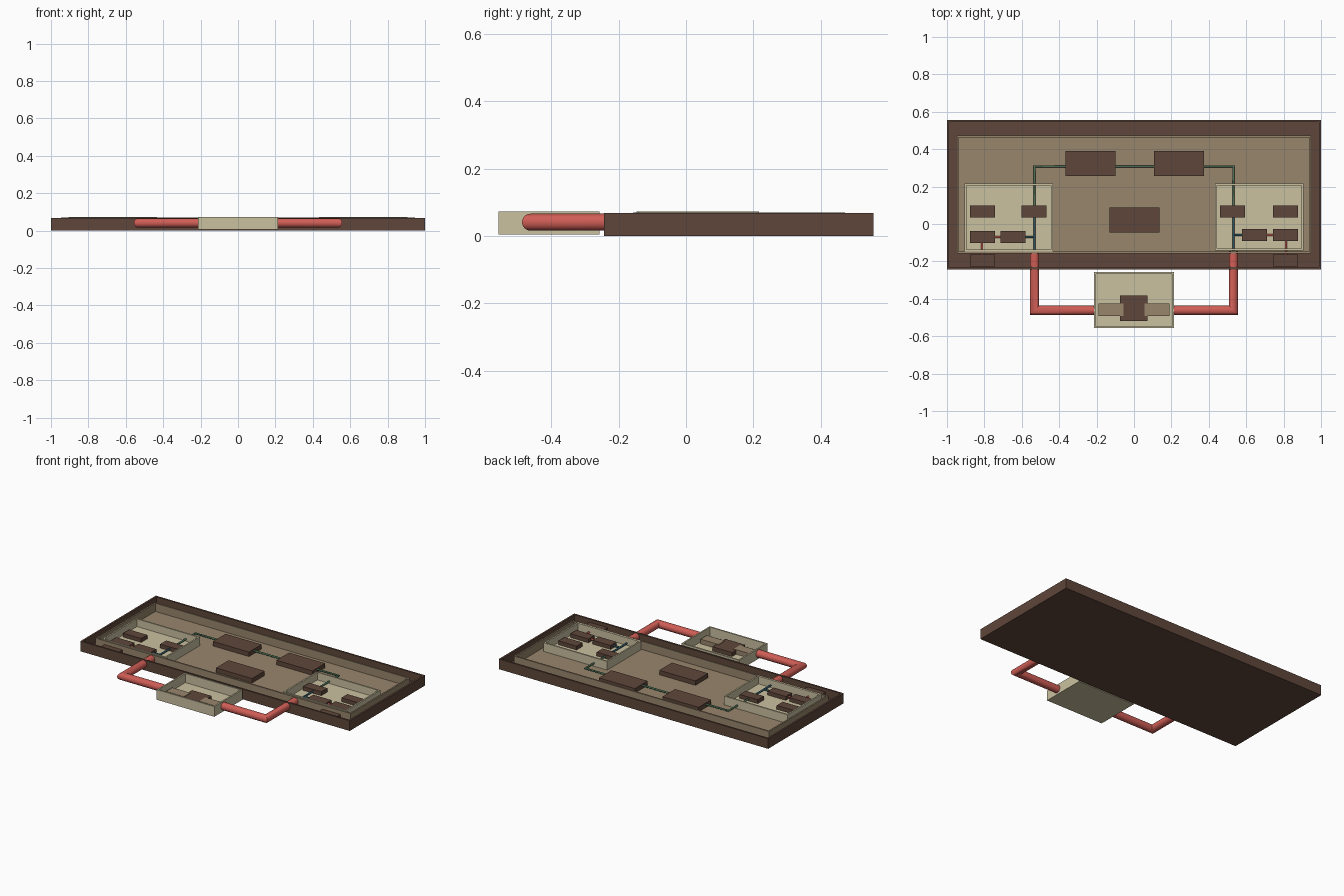
import bpy, bmesh, math
from mathutils import Vector

if "Cube" in bpy.data.objects:
    bpy.data.objects.remove(bpy.data.objects["Cube"])


def material(name, r, g, b):
    lin = lambda c: ((c / 255 + 0.055) / 1.055) ** 2.4
    m = bpy.data.materials.new(name)
    m.diffuse_color = (lin(r), lin(g), lin(b), 1)
    m.use_nodes = True
    m.node_tree.nodes["Principled BSDF"].inputs["Base Color"].default_value = m.diffuse_color
    return m


BROWN = material("dark brown", 95, 70, 58)
TAN = material("tan", 152, 134, 108)
CREAM = material("cream", 202, 193, 160)
RED = material("coral red", 208, 94, 86)
GREEN = material("dull green", 75, 115, 88)
TEAL = material("dark teal", 45, 85, 100)


def finish(bm, name, mat):
    me = bpy.data.meshes.new(name)
    bm.to_mesh(me)
    bm.free()
    me.materials.append(mat)
    ob = bpy.data.objects.new(name, me)
    bpy.context.collection.objects.link(ob)
    return ob


def box(name, x0, x1, y0, y1, z0, z1, mat, wall=0, floor=0):
    """Solid block, or an open tray when a wall thickness is given."""
    bm = bmesh.new()
    bmesh.ops.create_cube(bm, size=1)
    for v in bm.verts:
        v.co = Vector((x1 if v.co.x > 0 else x0, y1 if v.co.y > 0 else y0, z1 if v.co.z > 0 else z0))
    if wall:
        bm.normal_update()
        top = [f for f in bm.faces if f.normal.z > 0.9]
        bmesh.ops.inset_individual(bm, faces=top, thickness=wall, use_even_offset=True)
        low = bmesh.ops.extrude_discrete_faces(bm, faces=top)["faces"][0]
        for v in low.verts:
            v.co.z = floor
    bmesh.ops.recalc_face_normals(bm, faces=bm.faces)
    return finish(bm, name, mat)


def pipe(name, pts, r, z, mat, sides=24):
    """Round tube swept along a flat path with mitred corners."""
    bm = bmesh.new()
    p = [Vector((x, y, z)) for x, y in pts]
    rings = []
    for i, c in enumerate(p):
        d0 = (c - p[i - 1]).normalized() if i else (p[1] - c).normalized()
        d1 = (p[i + 1] - c).normalized() if i < len(p) - 1 else d0
        n0, n1 = Vector((-d0.y, d0.x, 0)), Vector((-d1.y, d1.x, 0))
        side = (n0 + n1) / (1 + n0.dot(n1))
        rings.append([bm.verts.new(c + side * r * math.cos(a) + Vector((0, 0, r * math.sin(a))))
                      for a in (2 * math.pi * k / sides for k in range(sides))])
    for a, b in zip(rings, rings[1:]):
        for k in range(sides):
            j = (k + 1) % sides
            bm.faces.new((a[k], a[j], b[j], b[k]))
    bm.faces.new(rings[0])
    bm.faces.new(rings[-1])
    bmesh.ops.recalc_face_normals(bm, faces=bm.faces)
    ob = finish(bm, name, mat)
    bpy.ops.object.select_all(action='DESELECT')
    bpy.context.view_layer.objects.active = ob
    ob.select_set(True)
    bpy.ops.object.shade_smooth_by_angle(angle=math.radians(40))
    return ob


# nested trays
box("outer_tray", -1, 1, -0.243, 0.557, 0, 0.068, BROWN, 0.012, 0.008)
box("inner_tray", -0.947, 0.947, -0.158, 0.472, 0.008, 0.07, TAN, 0.01, 0.015)
box("left_cell", -0.905, -0.434, -0.147, 0.217, 0.015, 0.073, CREAM, 0.01, 0.022)
box("right_cell", 0.434, 0.905, -0.142, 0.217, 0.015, 0.073, CREAM, 0.01, 0.022)
box("front_box", -0.214, 0.214, -0.557, -0.257, 0.005, 0.073, CREAM, 0.01, 0.012)

# large blocks on the inner tray floor
for name, x, y in (("rear_left", -0.232, 0.323), ("rear_right", 0.24, 0.323), ("centre", 0.002, 0.022)):
    box(name + "_block", x - 0.134, x + 0.134, y - 0.067, y + 0.067, 0.015, 0.045, BROWN)

# small blocks in the cells and in front of them
for s, side, xs, y2 in ((-1, "left", (-0.81, -0.535, -0.81, -0.648), -0.069),
                        (1, "right", (0.81, 0.527, 0.81, 0.645), -0.059)):
    for i, x in enumerate(xs):
        y = 0.067 if i < 2 else y2
        box(f"{side}_cell_block_{i + 1}", x - 0.067, x + 0.067, y - 0.032, y + 0.032, 0.022, 0.048, BROWN)
    box(f"{side}_outlet_block", s * 0.81 - 0.067, s * 0.81 + 0.067, -0.228, -0.164, 0.008, 0.048, BROWN)

    # thin lines joining the blocks
    rx = s * 0.532
    pipe(f"{side}_green_line", [(s * 0.34, 0.308), (rx, 0.308), (rx, 0.09)], 0.006, 0.035, GREEN, 12)
    pipe(f"{side}_teal_line", [(rx, 0.05), (rx, -0.15)], 0.006, 0.035, TEAL, 12)
    pipe(f"{side}_teal_branch", [(rx, y2), (s * 0.6, y2)], 0.006, 0.035, TEAL, 12)
    pipe(f"{side}_red_link", [(s * 0.7, y2), (s * 0.75, y2)], 0.006, 0.035, RED, 12)
    pipe(f"{side}_red_outlet", [(s * 0.812, y2), (s * 0.812, -0.18)], 0.006, 0.035, RED, 12)

    # big elbow pipe to the front box
    pipe(f"{side}_elbow_pipe", [(rx, -0.145), (rx, -0.462), (s * 0.206, -0.462)], 0.025, 0.041, RED)
    box(f"{side}_front_plate", s * 0.123 - 0.067, s * 0.123 + 0.067, -0.492, -0.425, 0.012, 0.043, TAN)

pipe("middle_green_line", [(-0.11, 0.308), (0.12, 0.308)], 0.006, 0.035, GREEN, 12)
box("front_box_block", -0.074, 0.072, -0.519, -0.382, 0.012, 0.04, BROWN)
